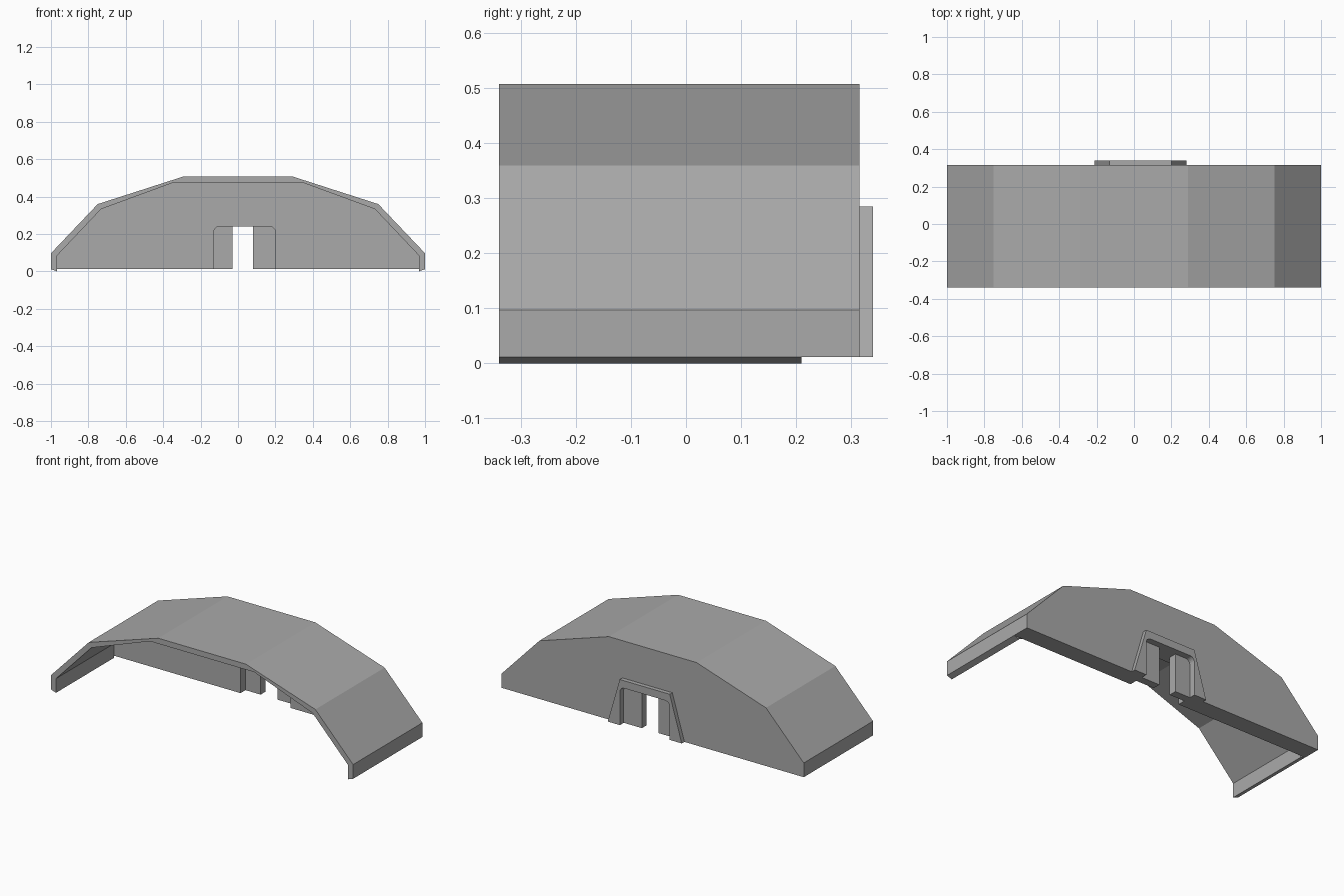
import bpy, bmesh, math

cube = bpy.data.objects.get("Cube")
if cube:
    bpy.data.objects.remove(cube)

grey = bpy.data.materials.new("plain grey")
grey.use_nodes = True
GREY = (0.4, 0.4, 0.4, 1)
grey.diffuse_color = GREY
grey.node_tree.nodes["Principled BSDF"].inputs["Base Color"].default_value = GREY


def extrude_profile(name, points, y0, y1):
    """Extrude an (x, z) outline from y0 to y1."""
    bm = bmesh.new()
    face = bm.faces.new([bm.verts.new((x, y0, z)) for x, z in points])
    new = bmesh.ops.extrude_face_region(bm, geom=[face])["geom"]
    moved = [v for v in new if isinstance(v, bmesh.types.BMVert)]
    bmesh.ops.translate(bm, verts=moved, vec=(0, y1 - y0, 0))
    bmesh.ops.recalc_face_normals(bm, faces=bm.faces)
    mesh = bpy.data.meshes.new(name)
    bm.to_mesh(mesh)
    bm.free()
    mesh.materials.append(grey)
    obj = bpy.data.objects.new(name, mesh)
    bpy.context.collection.objects.link(obj)
    return obj


def mirrored(half, centre=0):
    """Complete a right-hand half outline, listed from bottom to top."""
    return ([(centre + x, z) for x, z in half]
            + [(centre - x, z) for x, z in reversed(half)])


BASE = 0.012
FRONT, INNER, BACK, OUTER = -0.34, 0.21, 0.315, 0.34
DOOR_X, DOOR_HALF, DOOR_TOP, RADIUS = 0.035, 0.165, 0.24, 0.03

# Doorway outline with rounded top corners
arc = [(DOOR_HALF - RADIUS + RADIUS * math.cos(a), DOOR_TOP - RADIUS + RADIUS * math.sin(a))
       for a in (math.radians(18 * i) for i in range(6))]
doorway = mirrored([(DOOR_HALF, BASE)] + arc, DOOR_X)

# Faceted roof shell, open at the front
outer = mirrored([(1, BASE), (1, 0.097), (0.75, 0.36), (0.29, 0.508)])
inner = mirrored([(0.967, 0), (0.967, 0.085), (0.732, 0.333), (0.345, 0.475)])
extrude_profile("roof_shell", outer + inner[::-1], FRONT, INNER)

# Thick rear wall with the doorway notched out of its lower edge
extrude_profile("rear_wall", outer + doorway[::-1], INNER, BACK)

# Tapered surround on the outside of the doorway
surround = mirrored([(0.245, BASE), (0.165, 0.285)], DOOR_X)
extrude_profile("door_surround", surround + doorway[::-1], BACK, OUTER)

# Pair of sliding doors, partly open
GAP_RIGHT, GAP_LEFT = -0.03, 0.08
left_arc = [(DOOR_X + x, z) for x, z in arc]
right_arc = [(DOOR_X - x, z) for x, z in arc]
for name, edge, side, curve in (("left_door", GAP_LEFT, 1, left_arc),
                                ("right_door", GAP_RIGHT, -1, right_arc)):
    outline = [(edge, BASE), (DOOR_X + side * DOOR_HALF, BASE)] + curve + [(edge, DOOR_TOP)]
    extrude_profile(name, outline, 0.257, 0.303)
